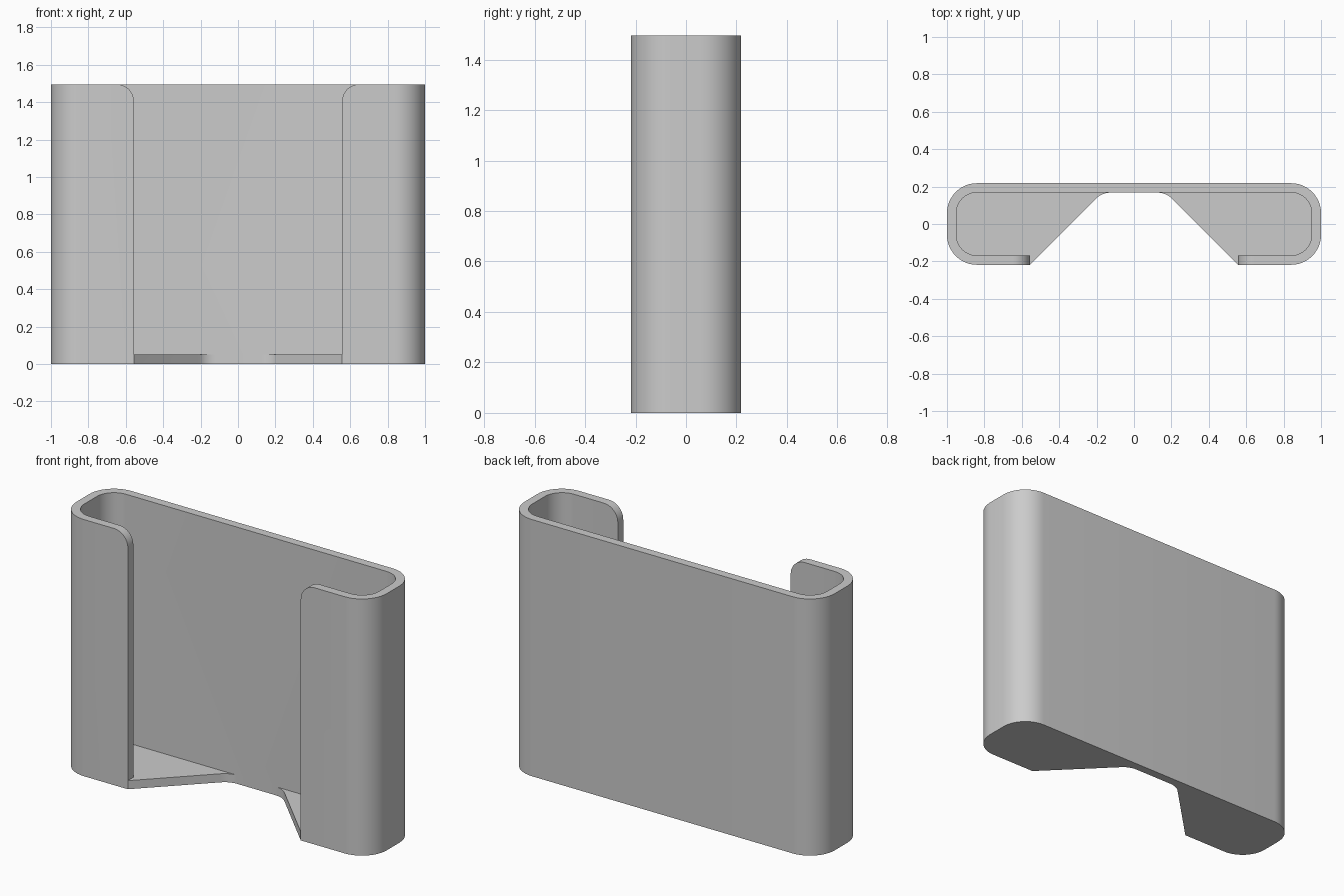
import bpy, bmesh, math
from mathutils import Matrix, Vector

W, D, H, T = 1.0, 0.218, 1.495, 0.05   # half width, half depth, height, wall
LIP = 0.557                            # half width of the front opening

cube = bpy.data.objects.get("Cube")
if cube:
    bpy.data.objects.remove(cube)

grey = bpy.data.materials.new("plain_grey")
grey.use_nodes = True
grey.diffuse_color = (0.6, 0.6, 0.6, 1)
grey.node_tree.nodes["Principled BSDF"].inputs["Base Color"].default_value = (0.6, 0.6, 0.6, 1)


def arc(cx, cy, r, start, end, n=12):
    """Points along an arc, angles in degrees."""
    angles = [math.radians(start + (end - start) * i / n) for i in range(n + 1)]
    return [(cx + r * math.cos(a), cy + r * math.sin(a)) for a in angles]


def rounded_rect(hx, hy, r):
    pts = []
    for i, (sx, sy) in enumerate([(1, 1), (-1, 1), (-1, -1), (1, -1)]):
        pts += arc(sx * (hx - r), sy * (hy - r), r, 90 * i, 90 * i + 90)
    return pts


def mirrored(half):
    """Close a right-hand half outline with its mirror image."""
    return half + [(-x, y) for x, y in reversed(half)]


def prism(name, outline, low, high, upright=False):
    """Extrude an outline along z, or along y when upright."""
    bm = bmesh.new()
    face = bm.faces.new([bm.verts.new((x, y, low)) for x, y in outline])
    top = bmesh.ops.extrude_face_region(bm, geom=[face])["geom"]
    verts = [v for v in top if isinstance(v, bmesh.types.BMVert)]
    bmesh.ops.translate(bm, verts=verts, vec=Vector((0, 0, high - low)))
    if upright:
        bmesh.ops.transform(bm, matrix=Matrix.Rotation(math.pi / 2, 4, "X"), verts=bm.verts)
    bmesh.ops.recalc_face_normals(bm, faces=bm.faces)
    mesh = bpy.data.meshes.new(name)
    bm.to_mesh(mesh)
    bm.free()
    mesh.materials.append(grey)
    obj = bpy.data.objects.new(name, mesh)
    bpy.context.collection.objects.link(obj)
    return obj


# Outer shell
holder = prism("holder_body", rounded_rect(W, D, 0.16), 0, H)

# Hollow inside, open at the top
cavity = prism("cavity_cutter", rounded_rect(W - T, D - T, 0.11), T, H + 0.2)

# Front opening, with the upper corners of both lips rounded off
R = 0.09
half = [(LIP, T)] + arc(LIP + R, H - R, R, 180, 90) + [(LIP + R, H + 0.2)]
opening = prism("opening_cutter", mirrored(half), 0, 0.5, upright=True)

# Tapered notch through the floor, with softened inner corners
back = D - T
corner = LIP - D - back
r = 0.115
t = r * math.tan(math.pi / 8)
half = [(LIP + 0.2, -D - 0.2)] + arc(corner - t, back - r, r, 45, 90, 8)
notch = prism("notch_cutter", mirrored(half), -0.2, T + 0.1)

for cutter in (cavity, opening, notch):
    mod = holder.modifiers.new(cutter.name, "BOOLEAN")
    mod.operation, mod.solver, mod.object = "DIFFERENCE", "EXACT", cutter

# Bake the cuts and remove the helpers
depsgraph = bpy.context.evaluated_depsgraph_get()
baked = bpy.data.meshes.new_from_object(holder.evaluated_get(depsgraph))
holder.modifiers.clear()
holder.data = baked
for cutter in (cavity, opening, notch):
    bpy.data.objects.remove(cutter)

# Clean up leftover seams and shade the bends smoothly
bm = bmesh.new()
bm.from_mesh(baked)
bmesh.ops.remove_doubles(bm, verts=bm.verts, dist=0.0001)
bmesh.ops.dissolve_limit(bm, angle_limit=0.01, verts=bm.verts, edges=bm.edges)
bm.to_mesh(baked)
bm.free()
bpy.ops.object.select_all(action="DESELECT")
holder.select_set(True)
bpy.context.view_layer.objects.active = holder
bpy.ops.object.shade_smooth_by_angle(angle=math.radians(30))
